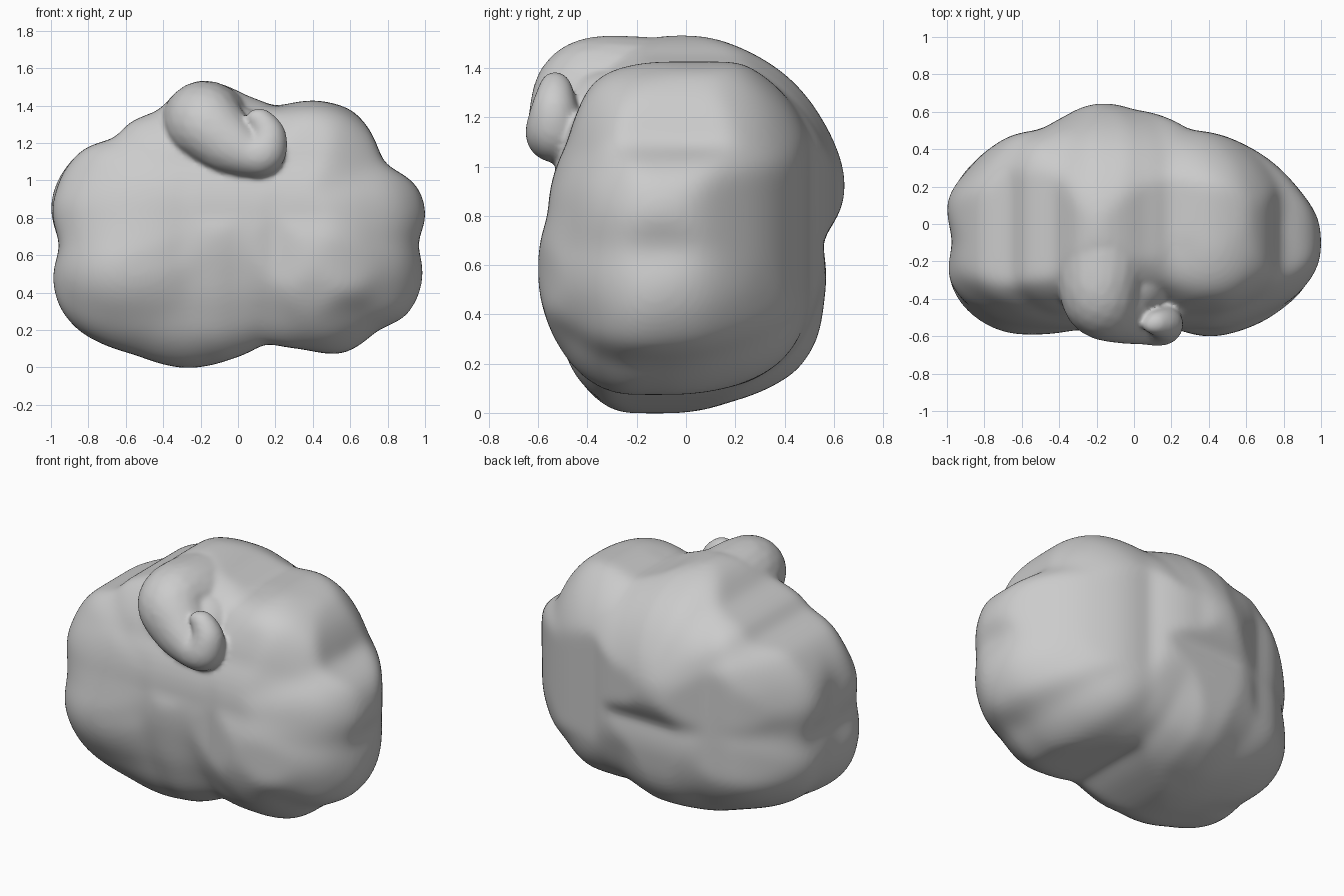
import bpy, bmesh, math
from mathutils import Vector, Matrix

if "Cube" in bpy.data.objects:
    bpy.data.objects.remove(bpy.data.objects["Cube"])

mat = bpy.data.materials.new("plain grey")
mat.diffuse_color = (0.6, 0.6, 0.6, 1)
mat.use_nodes = True
mat.node_tree.nodes["Principled BSDF"].inputs["Base Color"].default_value = mat.diffuse_color

CENTRE = Vector((0, 0, 0.75))

# outlines of the body: front (x, z), side (y, z), top (x, y)
FRONT = [(-.2, 1.54), (-.3, 1.5), (-.42, 1.37), (-.52, 1.34), (-.6, 1.3), (-.65, 1.22), (-.82, 1.18),
         (-.97, 1), (-1.015, .85), (-.94, .65), (-1, .5), (-.96, .32), (-.85, .19), (-.55, .07),
         (-.28, -.005), (-.05, .04), (.15, .135), (.35, .1), (.55, .065), (.67, .13), (.75, .21),
         (.9, .26), (.985, .42), (.995, .55), (.945, .66), (1.015, .8), (.975, .95), (.91, 1.02),
         (.78, 1.08), (.7, 1.28), (.61, 1.38), (.42, 1.43), (.2, 1.39), (.05, 1.45), (-.1, 1.52)]
SIDE = [(0, 1.54), (.12, 1.52), (.25, 1.47), (.42, 1.36), (.56, 1.18), (.645, .97), (.64, .85),
        (.55, .7), (.56, .45), (.525, .28), (.45, .17), (.18, .045), (0, 0), (-.3, .0), (-.4, .08),
        (-.5, .24), (-.58, .42), (-.605, .58), (-.56, .8), (-.48, 1.1), (-.43, 1.25),
        (-.35, 1.4), (-.2, 1.51)]
TOP = [(-.2, .655), (-.38, .57), (-.5, .5), (-.65, .48), (-.85, .34), (-1.015, .12), (-.96, -.1),
       (-1.02, -.28), (-.91, -.48), (-.72, -.58), (-.5, -.59), (-.3, -.56), (0, -.57), (.2, -.55),
       (.4, -.605), (.6, -.56), (.9, -.37), (1.01, -.19), (.99, .03), (.87, .2), (.6, .42),
       (.3, .5), (0, .61)]


def blur(t, n):
    for _ in range(n):
        t = [sum(t[(i + k) % 360] for k in range(-2, 3)) / 5 for i in range(360)]
    return t


def radial_table(points, cz):
    """Radius of a closed outline for each degree, lightly smoothed."""
    polar = sorted((math.atan2(b - cz, a) % math.tau, math.hypot(a, b - cz)) for a, b in points)
    polar = [(polar[-1][0] - math.tau, polar[-1][1])] + polar + [(polar[0][0] + math.tau, polar[0][1])]
    raw = []
    for deg in range(360):
        t = math.radians(deg)
        for (t0, r0), (t1, r1) in zip(polar, polar[1:]):
            if t0 <= t <= t1:
                raw.append(r0 + (r1 - r0) * (t - t0) / max(t1 - t0, 1e-6))
                break
    return blur(raw, 1)


def gauge(table, ab):
    d = math.degrees(math.atan2(ab[1], ab[0])) % 360
    i = int(d)
    f = d - i
    return math.hypot(*ab) / (table[i % 360] * (1 - f) + table[(i + 1) % 360] * f)


target = [radial_table(FRONT, .75), radial_table(SIDE, .75), radial_table(TOP, 0)]
inner = [list(t) for t in target]

# soft local swellings and hollows: position, width, amount
LUMPS = [((-.65, -.48, .5), .25, .06), ((.48, -.5, .5), .25, .06), ((-.08, -.55, .5), .24, -.04),
         ((.45, -.3, 1.25), .17, .04), ((.2, -.38, 1.25), .13, -.03), ((.25, -.1, 1.4), .18, -.06),
         ((.6, -.1, 1.38), .18, -.03), ((.45, .15, 1.38), .18, .03),
         ((.75, .28, .5), .25, -.05), ((.8, -.15, .2), .2, -.02),
         ((-.5, .42, 1.2), .2, .05), ((-.85, .3, .85), .18, -.03), ((.1, .5, .4), .18, -.02),
         ((-.65, .4, .5), .2, .03)]

# cloud body: a sphere pushed out until its silhouettes fill the three outlines
bm = bmesh.new()
bmesh.ops.create_icosphere(bm, subdivisions=6, radius=1)
P = 2.35
for step in range(4):
    reach = [[0.0] * 72 for _ in range(3)]
    for v in bm.verts:
        d = (v.co - (CENTRE if step else Vector())).normalized()
        flat = ((d.x, d.z), (d.y, d.z), (d.x, d.y))
        r = (sum(gauge(t, ab) ** P for t, ab in zip(inner, flat)) / 2) ** (-1 / P)
        p = CENTRE + d * r
        r += sum(a * math.exp(-((p - Vector(c)).length / w) ** 2) for c, w, a in LUMPS)
        limits = [gauge(t, ab) for t, ab in zip(target, flat)]
        r = min(r, 1 / max(limits))
        v.co = CENTRE + d * r
        for k in range(3):
            b = int(math.degrees(math.atan2(flat[k][1], flat[k][0])) % 360 / 5) % 72
            reach[k][b] = max(reach[k][b], r * limits[k])
    for k in range(3):
        gain = blur([min(1.08, 1 / max(reach[k][i // 5], .5)) for i in range(360)], 3)
        inner[k] = [min(a * g, t * 1.1) for a, g, t in zip(inner[k], gain, target[k])]
for _ in range(5):
    bmesh.ops.smooth_vert(bm, verts=bm.verts, factor=0.5, use_axis_x=True, use_axis_y=True, use_axis_z=True)

# forelock curl: a tapering tube that rolls forward, down and round (x, y, z, radius)
PATH = [(-.17, .05, 1.26, .25), (-.17, -.2, 1.28, .25), (-.18, -.35, 1.31, .22), (-.16, -.42, 1.29, .2),
        (-.06, -.47, 1.205, .17), (.05, -.52, 1.145, .125), (.135, -.535, 1.145, .118),
        (.165, -.535, 1.235, .093), (.125, -.53, 1.315, .068), (.09, -.54, 1.335, .045)]
pts = [Vector(p) for p in PATH]
for i in range(len(pts) - 1):
    p0, p1, p2, p3 = pts[max(i - 1, 0)], pts[i], pts[i + 1], pts[min(i + 2, len(pts) - 1)]
    for s in range(8):
        t = s / 8
        q = 0.5 * (2 * p1 + (p2 - p0) * t + (2 * p0 - 5 * p1 + 4 * p2 - p3) * t ** 2
                   + (3 * p1 - p0 - 3 * p2 + p3) * t ** 3)
        bmesh.ops.create_icosphere(bm, subdivisions=3, radius=q[3], matrix=Matrix.Translation(q.xyz))
# shoulder that carries the curl into the body
for c, r in (((-.06, -.18, 1.21), .25), ((-.02, -.3, 1.18), .22)):
    bmesh.ops.create_icosphere(bm, subdivisions=4, radius=r, matrix=Matrix.Translation(c))

# fuse body and curl into one soft skin
mesh = bpy.data.meshes.new("cloud_with_forelock")
bm.to_mesh(mesh)
bm.free()
cloud = bpy.data.objects.new("cloud_with_forelock", mesh)
bpy.context.collection.objects.link(cloud)
mesh.materials.append(mat)
remesh = cloud.modifiers.new("merge", 'REMESH')
remesh.mode = 'VOXEL'
remesh.voxel_size = 0.014
remesh.use_smooth_shade = True
soften = cloud.modifiers.new("soften", 'SMOOTH')
soften.iterations = 8
